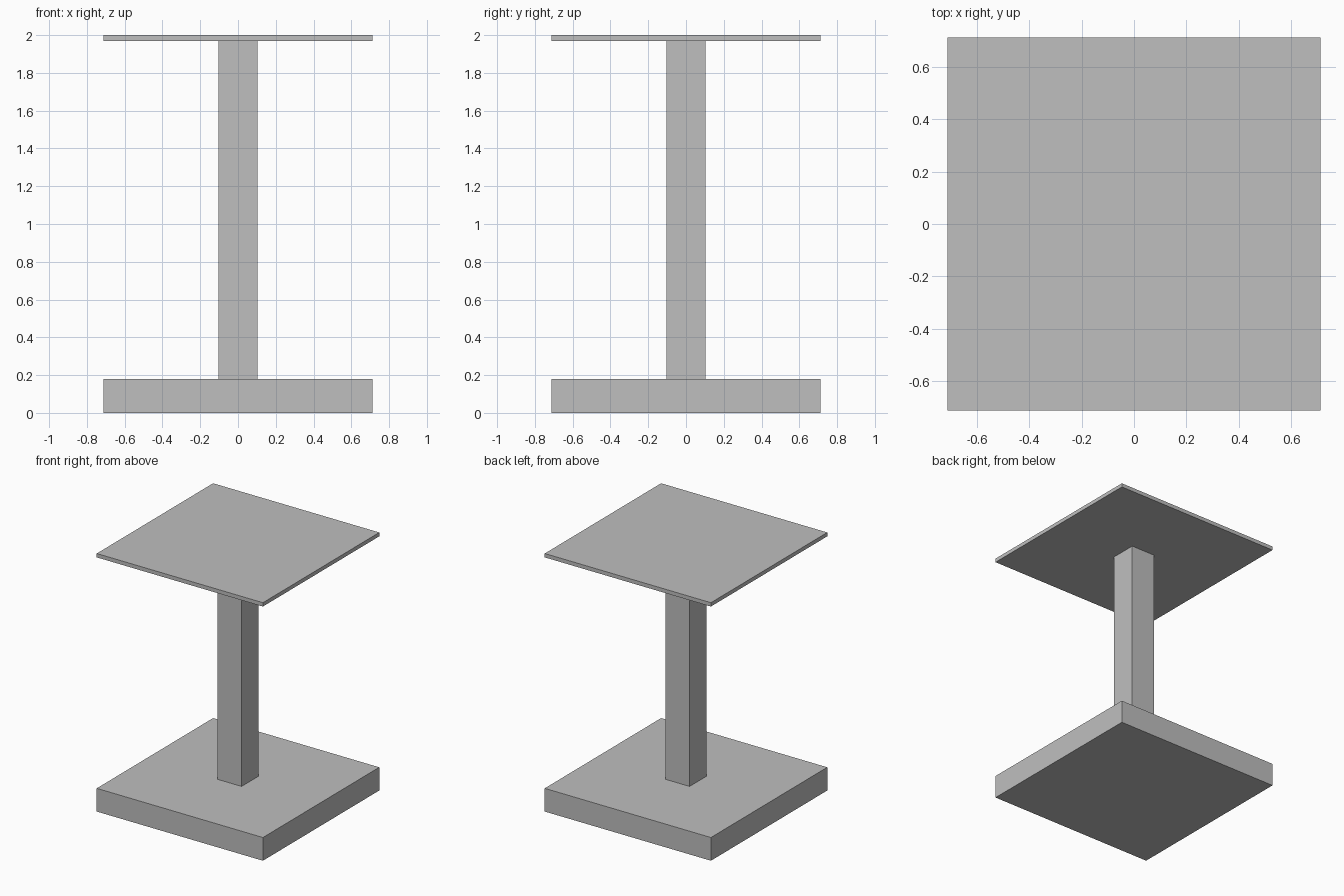
import bpy

cube = bpy.data.objects.get("Cube")
if cube:
    bpy.data.objects.remove(cube, do_unlink=True)

# Single plain grey
GREY = (0.52, 0.52, 0.52, 1)
grey = bpy.data.materials.new("grey")
grey.use_nodes = True
grey.diffuse_color = GREY
grey.node_tree.nodes["Principled BSDF"].inputs["Base Color"].default_value = GREY


def block(name, width, bottom, top):
    """Square, centred block spanning two heights."""
    bpy.ops.mesh.primitive_cube_add(size=1, location=(0, 0, (bottom + top) / 2))
    obj = bpy.context.object
    obj.name = name
    obj.scale = (width, width, top - bottom)
    bpy.ops.object.transform_apply(location=False, rotation=False, scale=True)
    obj.data.materials.append(grey)


WIDTH = 1.425
BASE_TOP = 0.18
TOP_UNDERSIDE = 1.97

block("base", WIDTH, 0, BASE_TOP)
block("column", 0.206, BASE_TOP, TOP_UNDERSIDE)
block("table_top", WIDTH, TOP_UNDERSIDE, 2)
